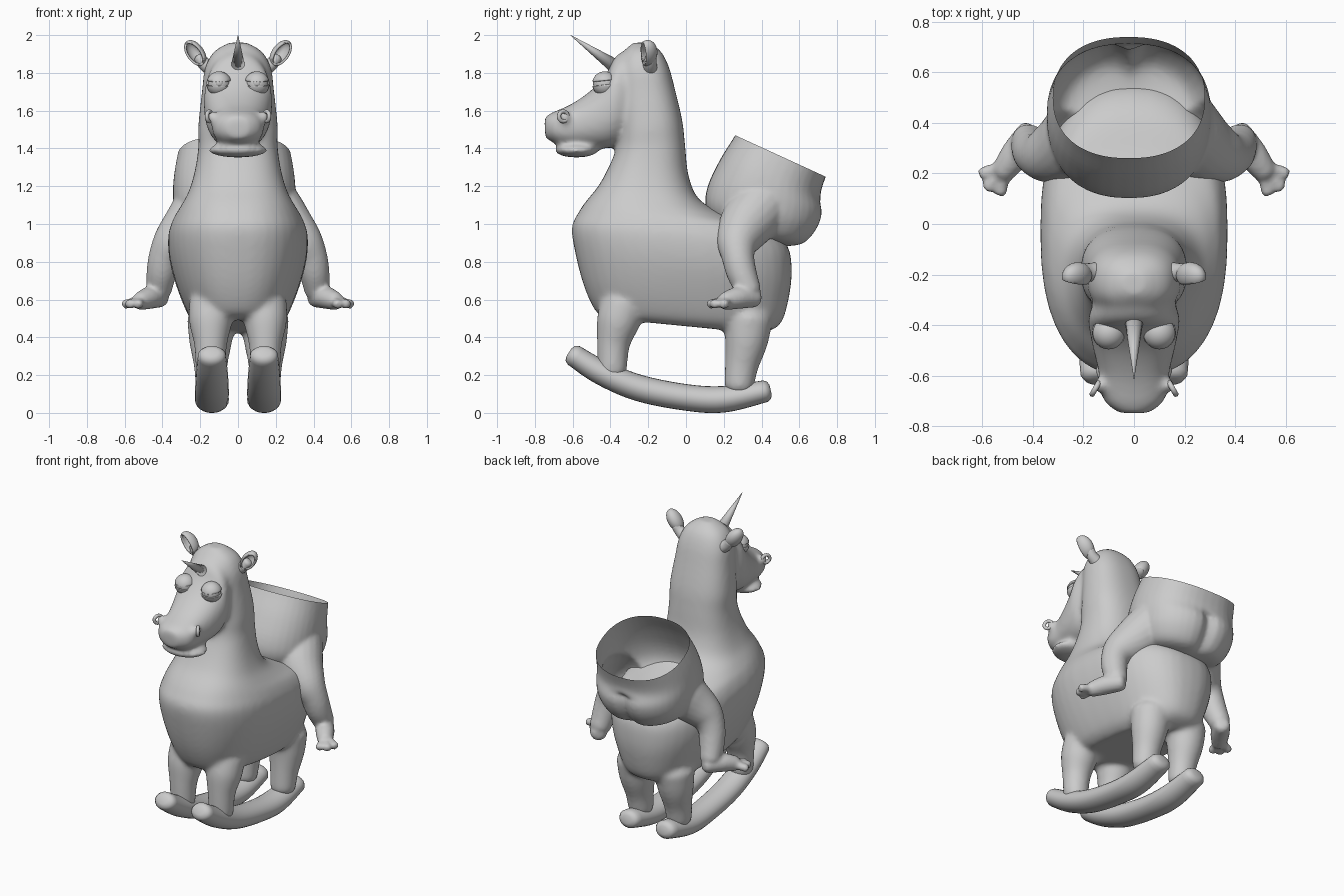
import bpy, bmesh, math
from mathutils import Vector, Matrix

if "Cube" in bpy.data.objects:
    bpy.data.objects.remove(bpy.data.objects["Cube"])


def finish(bm, name, smooth=True):
    bmesh.ops.recalc_face_normals(bm, faces=bm.faces[:])
    me = bpy.data.meshes.new(name)
    bm.to_mesh(me)
    bm.free()
    for p in me.polygons:
        p.use_smooth = smooth
    ob = bpy.data.objects.new(name, me)
    bpy.context.collection.objects.link(ob)
    return ob


def resample(rows, n):
    """Catmull-Rom through rows of numbers."""
    rows = [tuple(r) for r in rows]
    pts = [rows[0]] + rows + [rows[-1]]
    out = []
    for i in range(1, len(pts) - 2):
        for k in range(n):
            t = k / n
            out.append([0.5 * (2 * b + (c - a) * t + (2 * a - 5 * b + 4 * c - d) * t * t
                               + (3 * b - a - 3 * c + d) * t ** 3)
                        for a, b, c, d in zip(*pts[i - 1:i + 3])])
    return out + [list(rows[-1])]


def skin(bm, rings):
    """Bridge rings of points and cap both ends."""
    vs = [[bm.verts.new(p) for p in r] for r in rings]
    n = len(vs[0])
    for a, b in zip(vs, vs[1:]):
        for i in range(n):
            bm.faces.new((a[i], a[(i + 1) % n], b[(i + 1) % n], b[i]))
    bm.faces.new(vs[0][::-1])
    bm.faces.new(vs[-1])


def loft(bm, rows, power=2.0, x0=0.0, n=40, crease=0.0):
    """Each row: front y,z  back y,z  half width -> superelliptic section."""
    rings = []
    for fy, fz, by, bz, hw in resample(rows, 4):
        f, b = Vector((0, fy, fz)), Vector((0, by, bz))
        ring = []
        for i in range(n):
            a = 2 * math.pi * i / n
            c, s = math.cos(a), math.sin(a)
            u = math.copysign(abs(c) ** (2 / power), c)
            w = math.copysign(abs(s) ** (2 / power), s)
            p = (f + b) / 2 + (f - b) / 2 * u + Vector((x0 + hw * w, 0, 0))
            if c < 0 and fz < 1.3:
                p.y -= crease * math.exp(-((p.x - x0) / 0.05) ** 2)
            ring.append(p)
        rings.append(ring)
    skin(bm, rings)


def tube(bm, rows, side=1, sx=1.0, n=20):
    """Rows: x, y, z, radius. Rounded ends."""
    pts = resample(rows, 5)
    P = [Vector((p[0] * side, p[1], p[2])) for p in pts]
    R = [p[3] for p in pts]
    t0, t1 = (P[0] - P[1]).normalized(), (P[-1] - P[-2]).normalized()
    r0, r1 = R[0], R[-1]
    P = [P[0] + t0 * r0 * .5, P[0] + t0 * r0 * .35] + P + [P[-1] + t1 * r1 * .35, P[-1] + t1 * r1 * .5]
    R = [r0 * .45, r0 * .8] + R + [r1 * .8, r1 * .45]
    rings = []
    for i, p in enumerate(P):
        t = (P[min(i + 1, len(P) - 1)] - P[max(i - 1, 0)]).normalized()
        u = (Vector((1, 0, 0)) - t * t.x).normalized()
        v = t.cross(u)
        rings.append([p + (u * math.cos(a) * sx + v * math.sin(a)) * R[i]
                      for a in (2 * math.pi * k / n for k in range(n))])
    skin(bm, rings)


def ball(bm, loc, scale, rot=None):
    m = Matrix.Translation(loc) @ (rot or Matrix()) @ Matrix.Diagonal((*scale, 1))
    return bmesh.ops.create_uvsphere(bm, u_segments=24, v_segments=16, radius=1, matrix=m)


def blend(ob, size, its):
    m = ob.modifiers.new("fuse", 'REMESH')
    m.mode, m.voxel_size, m.use_smooth_shade = 'VOXEL', size, True
    m = ob.modifiers.new("soften", 'SMOOTH')
    m.factor, m.iterations = 0.5, its


def cut_shell(name, loc, scale, co, no, thick, rot=None):
    """Part of an ellipsoid left behind a cutting plane, thickened."""
    bm = bmesh.new()
    ball(bm, (0, 0, 0), scale)
    bmesh.ops.bisect_plane(bm, geom=bm.verts[:] + bm.edges[:] + bm.faces[:],
                           plane_co=co, plane_no=no, clear_outer=True)
    bm.transform(Matrix.Translation(loc) @ (rot or Matrix()))
    ob = finish(bm, name)
    m = ob.modifiers.new("thickness", 'SOLIDIFY')
    m.thickness, m.offset = thick, -1
    return ob


# Horse: torso and neck, head, lower lip, four legs, fused together
bm = bmesh.new()
loft(bm, [(-.42, .50, .40, .42, .20), (-.48, .54, .50, .47, .255), (-.54, .67, .545, .61, .315),
          (-.585, .84, .56, .75, .36), (-.605, .98, .54, .88, .37), (-.57, 1.06, .44, .98, .345),
          (-.53, 1.12, .25, 1.04, .31), (-.465, 1.2, .08, 1.12, .265), (-.41, 1.3, .015, 1.25, .23),
          (-.37, 1.4, -.005, 1.42, .21), (-.36, 1.5, -.02, 1.55, .21), (-.36, 1.7, -.06, 1.72, .19),
          (-.36, 1.82, -.09, 1.83, .175), (-.33, 1.91, -.13, 1.91, .13), (-.28, 1.96, -.19, 1.96, .05)],
     power=2.45)
loft(bm, [(-.26, 1.95, -.22, 1.5, .13), (-.37, 1.89, -.36, 1.42, .18), (-.42, 1.80, -.43, 1.40, .175),
          (-.50, 1.71, -.50, 1.40, .16), (-.59, 1.645, -.58, 1.405, .14), (-.66, 1.61, -.64, 1.41, .135),
          (-.71, 1.59, -.70, 1.43, .115), (-.75, 1.565, -.745, 1.455, .06)], power=2.3)
ball(bm, (0, -.58, 1.392), (.158, .118, .04))
for s in (-1, 1):
    tube(bm, [(.145, -.39, .22, .078), (.145, -.385, .36, .088), (.145, -.36, .48, .115), (.14, -.33, .58, .12)], s)
    tube(bm, [(.145, .28, .14, .08), (.145, .295, .25, .09), (.145, .32, .38, .115), (.14, .33, .50, .13)], s)
    ball(bm, (s * .135, -.64, 1.565), (.03, .03, .035))
blend(finish(bm, "horse_body"), .014, 14)

# Rockers
for s in (-1, 1):
    bm = bmesh.new()
    tube(bm, [(.138, -.595, .305, .058), (.138, -.45, .215, .066), (.138, -.25, .132, .07),
              (.138, 0, .082, .07), (.138, .2, .072, .07), (.138, .42, .115, .058)], s, sx=1.27, n=24)
    finish(bm, "rocker")

# Eyes with heavy lids, pupils, nostril rings, ears
for s in (-1, 1):
    c = Vector((s * .1, -.43, 1.742))
    bm = bmesh.new()
    ball(bm, c, (.06, .06, .06))
    finish(bm, "eye")
    bm = bmesh.new()
    ball(bm, c + Vector((0, -.052, .005)), (.02, .011, .02))
    finish(bm, "pupil")
    cut_shell("upper_eyelid", c, (.067, .067, .066), (0, 0, .018), (0, .1, -1), .008)
    cut_shell("lower_eyelid", c, (.067, .067, .066), (0, 0, -.006), (0, -.1, 1), .008)
    bpy.ops.mesh.primitive_torus_add(major_segments=24, minor_segments=10, major_radius=.026,
                                     minor_radius=.011, location=(s * .152, -.65, 1.57),
                                     rotation=(0, math.radians(90), math.radians(s * 30)))
    nostril = bpy.context.object
    nostril.name = "nostril"
    bpy.ops.object.shade_smooth()
    tilt = Matrix.Rotation(math.radians(s * 36), 4, 'Y') @ Matrix.Rotation(math.radians(s * 20), 4, 'Z')
    cut_shell("ear", (s * .226, -.205, 1.905), (.046, .055, .078), (0, -.022, 0), (0, -1, 0), .012, tilt)
    bm = bmesh.new()
    tube(bm, [(.14, -.19, 1.82, .04), (.18, -.19, 1.85, .035), (.205, -.185, 1.88, .03)], s)
    finish(bm, "ear_base")

# Horn
bm = bmesh.new()
base, tip = Vector((0, -.39, 1.845)), Vector((0, -.612, 2.0))
d = tip - base
m = Matrix.Translation((base + tip) / 2) @ d.to_track_quat('Z', 'Y').to_matrix().to_4x4()
bmesh.ops.create_cone(bm, cap_ends=True, segments=16, radius1=.036, radius2=.001, depth=d.length, matrix=m)
finish(bm, "horn")

# Rider's open-topped trousers with bare legs and feet
bm = bmesh.new()
loft(bm, [(.31, 1.57, .78, 1.34, .275), (.26, 1.47, .74, 1.25, .30), (.18, 1.34, .712, 1.15, .32),
          (.115, 1.2, .73, 1.06, .325), (.105, 1.09, .70, .97, .31), (.16, .99, .63, .895, .25),
          (.26, .95, .52, .88, .12)], power=2.3, x0=-.02, crease=.04)
for s in (-1, 1):
    tube(bm, [(.17, .40, 1.10, .16), (.25, .32, 1.0, .145), (.335, .275, .91, .115), (.385, .275, .83, .088),
              (.405, .295, .74, .08), (.42, .335, .64, .066)], s)
    tube(bm, [(.41, .365, .61, .052), (.465, .28, .61, .06), (.52, .205, .59, .048)], s, n=16)
    for x, y in ((.60, .20), (.578, .145), (.53, .125)):
        tube(bm, [(.50, .23, .59, .032), ((x + .5) / 2, (y + .23) / 2, .585, .026), (x, y, .575, .027)], s, n=12)
rider = finish(bm, "rider_lower_body")
blend(rider, .011, 7)
bpy.ops.object.select_all(action='DESELECT')
rider.select_set(True)
bpy.context.view_layer.objects.active = rider
bpy.ops.object.convert(target='MESH')
rider = bpy.context.object
bm = bmesh.new()
bm.from_mesh(rider.data)
bmesh.ops.bisect_plane(bm, geom=bm.verts[:] + bm.edges[:] + bm.faces[:], plane_co=(0, .26, 1.47),
                       plane_no=(0, .22, .48), clear_outer=True)
bm.to_mesh(rider.data)
bm.free()
